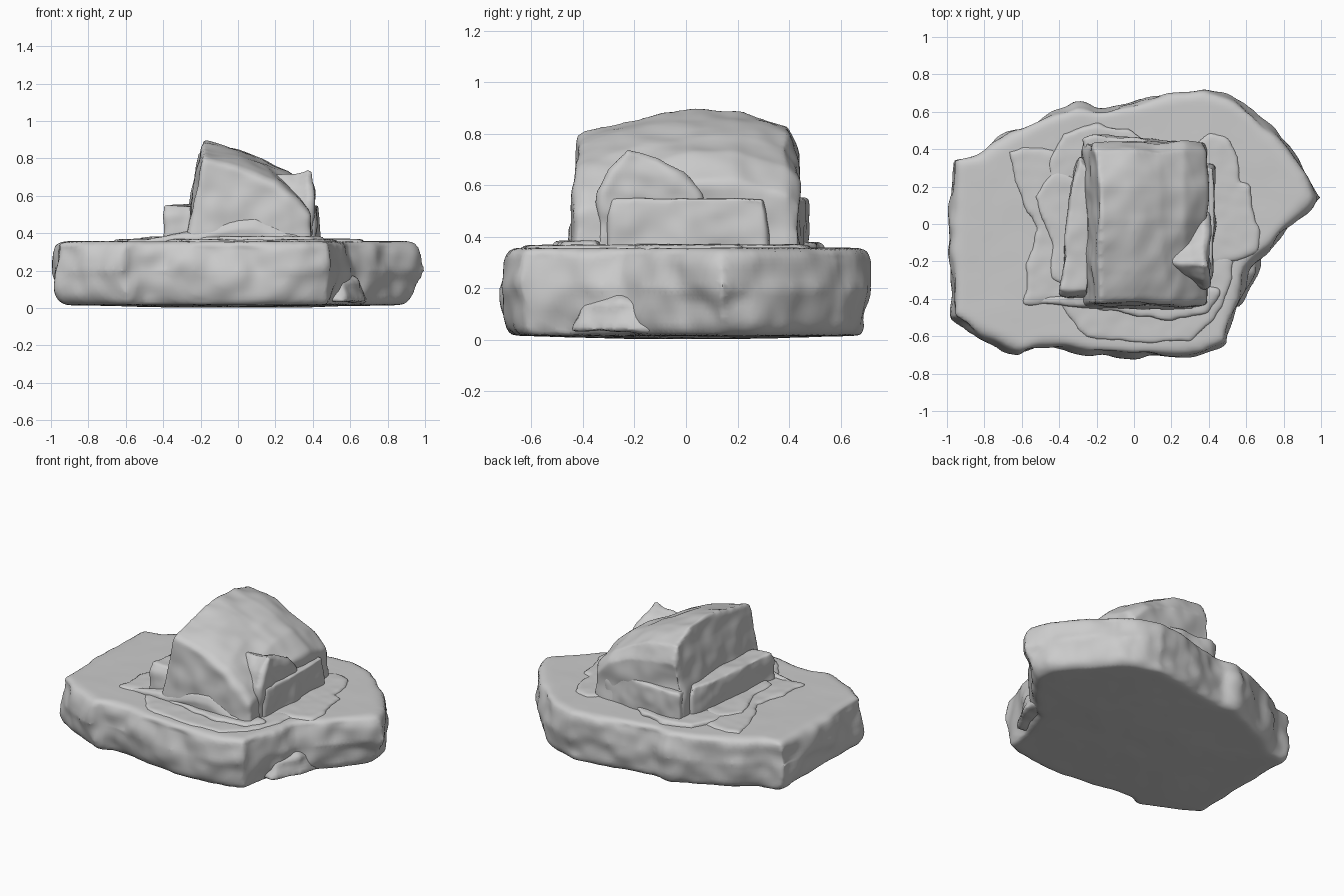
import bpy, bmesh
from mathutils import Vector, noise


def rock(name, rings, amp=0.02, freq=4.0, voxel=0.02, flat=0.15, seed=0, soft=3):
    """Loft closed rings, remesh, then roughen mostly the steep sides."""
    bm = bmesh.new()
    loops = [[bm.verts.new(p) for p in ring] for ring in rings]
    n = len(loops[0])
    for a, b in zip(loops, loops[1:]):
        for i in range(n):
            j = (i + 1) % n
            bm.faces.new((a[i], a[j], b[j], b[i]))
    bm.faces.new(loops[0][::-1])
    bm.faces.new(loops[-1])
    bmesh.ops.triangulate(bm, faces=bm.faces[:])
    bmesh.ops.recalc_face_normals(bm, faces=bm.faces[:])
    me = bpy.data.meshes.new(name)
    bm.to_mesh(me)
    bm.free()
    ob = bpy.data.objects.new(name, me)
    bpy.context.collection.objects.link(ob)
    rm = ob.modifiers.new("remesh", 'REMESH')
    rm.mode = 'VOXEL'
    rm.voxel_size = voxel
    sm = ob.modifiers.new("soften", 'SMOOTH')
    sm.iterations = soft
    ev = ob.evaluated_get(bpy.context.evaluated_depsgraph_get())
    me = bpy.data.meshes.new_from_object(ev)
    ob.modifiers.clear()
    ob.data = me
    off = Vector((seed * 7.3, seed * 3.1, seed))
    moves = []
    for v in me.vertices:
        p = v.co * freq + off
        d = noise.noise(p) + 0.5 * noise.noise(p * 2.3)
        moves.append(v.normal * d * amp * (flat + (1 - flat) * (1 - abs(v.normal.z))))
    for v, m in zip(me.vertices, moves):
        v.co += m
        v.co.z = max(v.co.z, 0)
    me.shade_smooth()
    return ob


def plate(name, pts, z0, z1, taper=0.95, **kw):
    """Flat slab of debris with a slightly smaller top outline."""
    c = sum((Vector(p) for p in pts), Vector((0, 0))) / len(pts)
    ring = lambda z, s: [(c.x + (x - c.x) * s, c.y + (y - c.y) * s, z) for x, y in pts]
    return rock(name, [ring(z0, 1), ring(z0 + (z1 - z0) * .8, 1), ring(z1, taper)], **kw)


# Broad base slab
outline = [(-.98, .35), (-.99, -.51), (-.88, -.58), (-.72, -.65), (-.62, -.70),
           (-.52, -.66), (-.38, -.66), (-.25, -.70), (0, -.72), (.25, -.71),
           (.42, -.67), (.50, -.65), (.54, -.45), (.61, -.23), (.69, -.17),
           (1.01, .14), (.93, .27), (.65, .61), (.55, .67), (.38, .73), (.2, .70),
           (-.05, .65), (-.2, .62), (-.32, .64), (-.5, .58), (-.68, .48), (-.84, .37)]


def base_ring(z, s, xmax=1.01):
    return [(max(-.985, min(x * s, xmax)), y * s, z) for x, y in outline]


rock("base_slab", [base_ring(.004, .3), base_ring(.016, .91, .87), base_ring(.022, .945, .90),
                   base_ring(.05, .965, .93), base_ring(.12, .985, .96), base_ring(.2, 1.0),
                   base_ring(.30, .985, .98), base_ring(.345, .97, .95), base_ring(.357, .945, .92)],
     amp=.04, freq=4, flat=.06, seed=1)

# Broken lump tucked into the notch of the base
rock("notch_lump", [[(.45, -.46, .03), (.58, -.44, .03), (.68, -.25, .03), (.69, -.12, .03), (.5, -.1, .03)],
                    [(.45, -.44, .12), (.57, -.42, .13), (.66, -.26, .15), (.67, -.14, .13), (.5, -.1, .12)],
                    [(.45, -.40, .17), (.53, -.36, .17), (.60, -.26, .19), (.61, -.16, .17), (.5, -.1, .17)]],
     amp=.025, freq=6, flat=.7, seed=2)

# Tilted main boulder: cross-sections from front to back
sections = [
    (-.43, [(-.27, .3), (-.24, .55), (-.19, .79), (0, .74), (.2, .65), (.31, .56), (.385, .48), (.40, .3)]),
    (-.40, [(-.28, .3), (-.245, .55), (-.19, .815), (0, .77), (.2, .68), (.32, .58), (.385, .50), (.40, .3)]),
    (-.20, [(-.28, .3), (-.25, .55), (-.19, .85), (0, .81), (.16, .75), (.28, .67), (.385, .56), (.40, .3)]),
    (.02, [(-.28, .3), (-.25, .55), (-.185, .90), (0, .85), (.14, .80), (.27, .73), (.385, .61), (.40, .3)]),
    (.20, [(-.28, .3), (-.26, .55), (-.185, .895), (0, .85), (.14, .80), (.27, .73), (.385, .61), (.40, .3)]),
    (.39, [(-.28, .3), (-.27, .55), (-.21, .83), (0, .80), (.14, .75), (.27, .67), (.375, .56), (.40, .3)]),
    (.435, [(-.27, .3), (-.26, .55), (-.22, .73), (0, .70), (.14, .67), (.27, .61), (.36, .51), (.39, .3)])]
rock("main_boulder", [[(x, y, z) for x, z in s] for y, s in sections],
     amp=.024, freq=4, flat=.7, voxel=.015, seed=3)

# Pointed chip leaning on the boulder's right side
chip = [(-.35, .3), (-.34, .58), (-.30, .67), (-.23, .75), (-.10, .71), (-.01, .65), (.07, .57), (.08, .3)]
rock("right_spike", [[(.20, -.17 + (y + .17) * .6, z - .03) for y, z in chip],
                     [(.30, -.17 + (y + .17) * .85, z - .03) for y, z in chip],
                     [(.375, y, z) for y, z in chip],
                     [(.405, -.17 + (y + .17) * .95, z - .02) for y, z in chip]],
     amp=.02, freq=6, flat=.8, voxel=.012, seed=4)

# Upright slabs pressed against the boulder
slab = dict(amp=.018, freq=5, flat=.6, voxel=.013, soft=5)
plate("right_slab", [(.34, -.31), (.41, -.30), (.435, 0), (.43, .31), (.34, .33)],
      .3, .55, .96, seed=5, **slab)
plate("left_slab", [(-.40, -.38), (-.24, -.39), (-.22, .30), (-.29, .36), (-.34, .2)],
      .3, .55, .93, seed=6, **slab)
plate("back_slab", [(-.27, .38), (.32, .38), (.31, .43), (.05, .455), (-.22, .475), (-.28, .46)],
      .3, .55, .97, seed=7, **slab)

# Sharp wedge along the boulder's front
wedge = [(-.60, .34), (-.45, .375), (-.2, .425), (0, .48), (.1, .49), (.22, .44), (.32, .39), (.34, .32), (-.5, .32)]
rock("front_wedge", [[(x, -.455 + .03 * (x < -.3), z - .06 * (z > .40)) for x, z in wedge],
                     [(x, -.435 + .02 * (x < -.3), z - .01 * (z > .40)) for x, z in wedge],
                     [(x, -.36 - .03 * (x < -.3), z) for x, z in wedge]],
     amp=.012, voxel=.012, seed=8)

# Thin flakes lying on the base
flakes = [
    ("left_flake", [(-.59, -.43), (-.25, -.40), (-.2, .3), (-.5, .42), (-.68, .40),
                    (-.64, .25), (-.60, .1), (-.52, -.02), (-.57, -.2)], .370),
    ("left_upper_flake", [(-.45, -.3), (-.25, -.38), (-.2, .2), (-.42, .3), (-.54, .15),
                          (-.48, .02), (-.44, -.12)], .380),
    ("back_flake", [(-.45, .2), (.0, .3), (.08, .45), (-.02, .51), (-.2, .53), (-.38, .48), (-.46, .35)], .378),
    ("right_flake", [(.3, -.25), (.55, -.2), (.66, -.16), (.67, -.05), (.62, .2), (.56, .22),
                     (.56, .36), (.50, .46), (.41, .50), (.3, .42)], .370),
    ("front_flake", [(-.42, -.38), (-.36, -.5), (-.26, -.61), (0, -.64), (.3, -.63), (.44, -.52),
                     (.53, -.3), (.53, -.15), (.3, -.2)], .368),
    ("front_upper_flake", [(-.25, -.38), (-.2, -.46), (.15, -.52), (.4, -.48), (.47, -.35),
                           (.3, -.3)], .385)]
for i, (name, pts, top) in enumerate(flakes):
    plate(name, pts, .31, top, .94, amp=.03, freq=7, voxel=.015, seed=10 + i)
